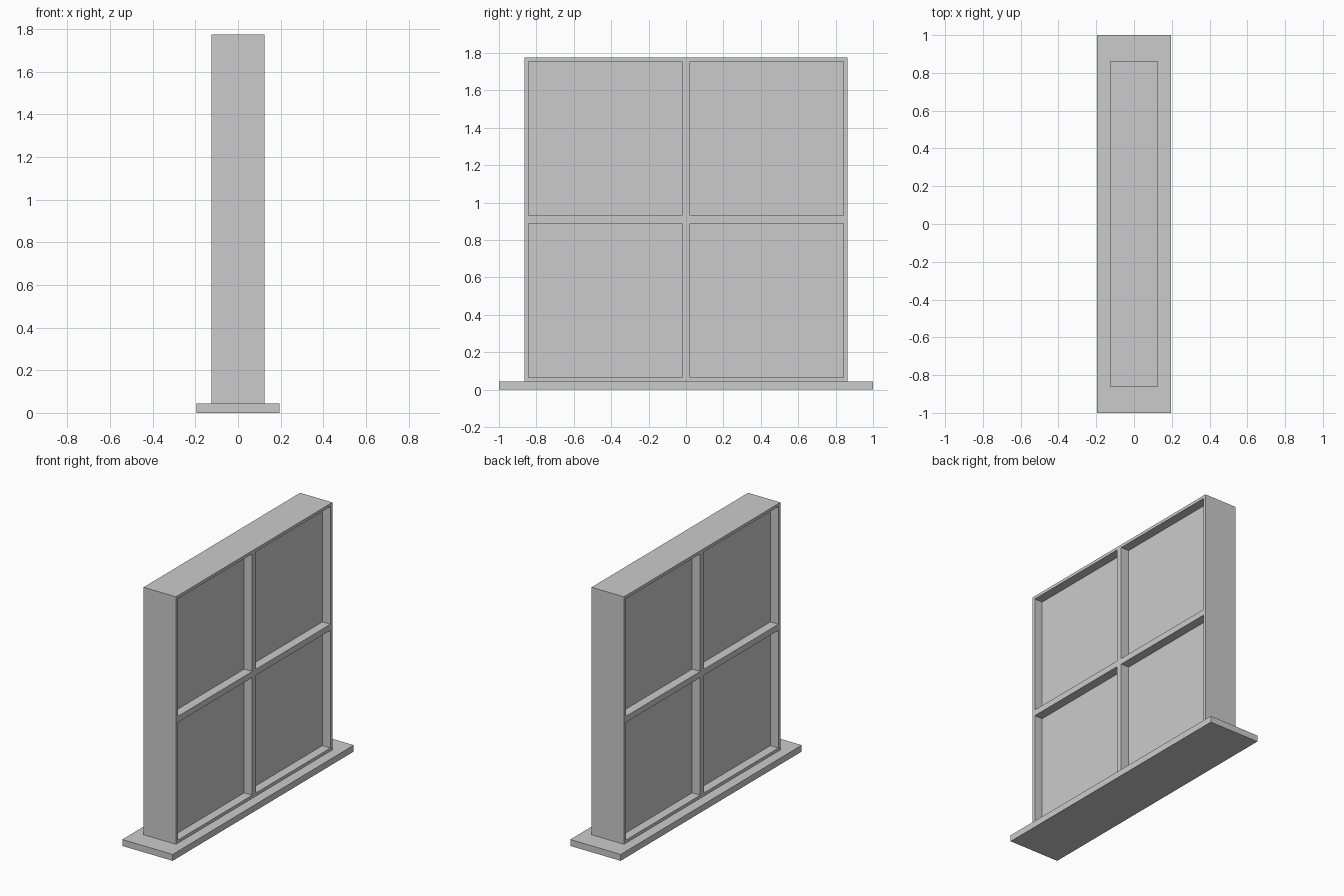
import bpy, bmesh
from mathutils import Matrix, Vector

if "Cube" in bpy.data.objects:
    bpy.data.objects.remove(bpy.data.objects["Cube"])


def box_bmesh(size, z0):
    bm = bmesh.new()
    bmesh.ops.create_cube(bm, size=1, matrix=Matrix.Translation((0, 0, z0 + size[2] / 2))
                          @ Matrix.Diagonal((*size, 1)))
    return bm


def finish(bm, name):
    bmesh.ops.recalc_face_normals(bm, faces=bm.faces)
    mesh = bpy.data.meshes.new(name)
    bm.to_mesh(mesh)
    bm.free()
    obj = bpy.data.objects.new(name, mesh)
    bpy.context.collection.objects.link(obj)
    return obj


SILL_H = 0.045
FRAME = (0.25, 1.728, 1.73)
BAR = 0.03          # half width of the crossing bars
RECESS = 0.0625     # depth of the panes on both sides

# Sill
finish(box_bmesh((0.39, 2.0, SILL_H), 0), "window_sill")

# Frame: block split into quarters, panes recessed on both broad sides
bm = box_bmesh(FRAME, SILL_H)
center = Vector((0, 0, SILL_H + FRAME[2] / 2))
for axis in ((0, 1, 0), (0, 0, 1)):
    bmesh.ops.bisect_plane(bm, geom=bm.verts[:] + bm.edges[:] + bm.faces[:],
                           plane_co=center, plane_no=axis)
bm.normal_update()
panes = [f for f in bm.faces if abs(f.normal.x) > 0.9]
bmesh.ops.inset_individual(bm, faces=panes, thickness=BAR)
bmesh.ops.inset_individual(bm, faces=panes, thickness=0, depth=-RECESS)
finish(bm, "window_frame")
